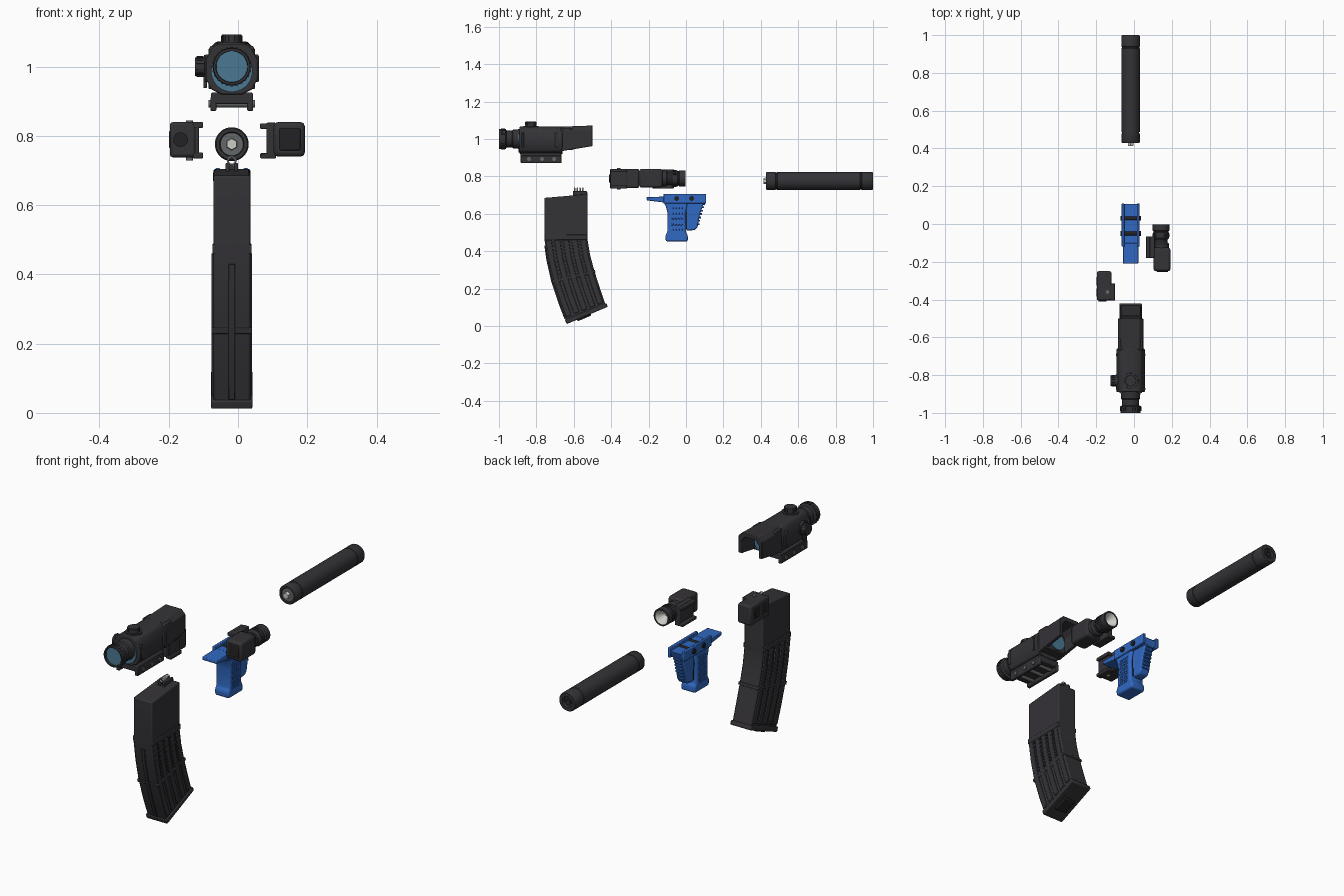
import bpy, bmesh, math
from mathutils import Matrix, Vector

if "Cube" in bpy.data.objects:
    bpy.data.objects.remove(bpy.data.objects["Cube"], do_unlink=True)

CX = -0.018          # shared centre line of the large parts
made = []


def material(name, rgb):
    m = bpy.data.materials.new(name)
    m.diffuse_color = (*rgb, 1)
    m.use_nodes = True
    m.node_tree.nodes["Principled BSDF"].inputs["Base Color"].default_value = (*rgb, 1)
    return m


CHAR = material("charcoal", (0.034, 0.032, 0.037))
DARK = material("near black", (0.016, 0.016, 0.018))
BLUE = material("blue polymer", (0.03, 0.14, 0.54))
GLASS = material("blue glass", (0.07, 0.19, 0.29))
GREY = material("grey metal", (0.13, 0.14, 0.14))
SILVER = material("light metal", (0.6, 0.6, 0.57))


def finish(name, bm, mat, bevel=0.0):
    bmesh.ops.recalc_face_normals(bm, faces=bm.faces)
    mesh = bpy.data.meshes.new(name)
    bm.to_mesh(mesh)
    bm.free()
    ob = bpy.data.objects.new(name, mesh)
    bpy.context.collection.objects.link(ob)
    mesh.materials.append(mat)
    if bevel:
        mod = ob.modifiers.new("Bevel", "BEVEL")
        mod.width, mod.segments, mod.limit_method = bevel, 2, "ANGLE"
    made.append(ob)
    return ob


def boxes(name, mat, spans, bevel=0.0):
    """One object from boxes given as x, y and z spans."""
    bm = bmesh.new()
    for span in spans:
        size = [b - a for a, b in span]
        mid = Vector([(a + b) / 2 for a, b in span])
        bmesh.ops.create_cube(bm, size=1, matrix=Matrix.Translation(mid) @ Matrix.Diagonal((*size, 1)))
    return finish(name, bm, mat, bevel)


def prism(name, mat, points, span, axis="x", bevel=0.0):
    """Extrude an outline: (y, z) along x, or (x, z) along y."""
    bm = bmesh.new()
    rings = []
    for s in span:
        rings.append([bm.verts.new((s, p, q) if axis == "x" else (p, s, q)) for p, q in points])
    a, b = rings
    bm.faces.new(a)
    bm.faces.new(b)
    for i in range(len(a)):
        j = (i + 1) % len(a)
        bm.faces.new((a[i], a[j], b[j], b[i]))
    return finish(name, bm, mat, bevel)


def lathe(name, mat, profile, centre, axis="y", sides=32):
    """Revolve (distance, radius) pairs; radius 0 closes the end."""
    bm = bmesh.new()
    rings = []
    for d, r in profile:
        ring = []
        for i in range(sides if r else 1):
            t = 2 * math.pi * (i + 0.5) / sides
            u, v = r * math.cos(t), r * math.sin(t)
            co = {"x": (d, u, v), "y": (u, d, v), "z": (u, v, d)}[axis]
            ring.append(bm.verts.new(Vector(co) + Vector(centre)))
        rings.append(ring)
    for a, b in zip(rings, rings[1:]):
        for i in range(sides):
            j = (i + 1) % sides
            quad = [a[i % len(a)], a[j % len(a)], b[j % len(b)], b[i % len(b)]]
            bm.faces.new(list(dict.fromkeys(quad)))
    return finish(name, bm, mat)


def knurl(name, mat, centre, radius, span, count=24, axis="y", size=0.006):
    """Ring of small ridges around a turned part."""
    bm = bmesh.new()
    mid, length = sum(span) / 2, span[1] - span[0]
    turn = {"y": Matrix.Rotation(math.pi / 2, 4, "X"), "z": Matrix(), "x": Matrix.Rotation(math.pi / 2, 4, "Y")}[axis]
    along = {"x": Vector((mid, 0, 0)), "y": Vector((0, mid, 0)), "z": Vector((0, 0, mid))}[axis]
    for i in range(count):
        m = Matrix.Translation(Vector(centre) + along) @ turn @ Matrix.Rotation(2 * math.pi * i / count, 4, "Z")
        bmesh.ops.create_cube(bm, size=1, matrix=m @ Matrix.Translation((radius, 0, 0)) @ Matrix.Diagonal((size, size, length, 1)))
    return finish(name, bm, mat)


# Scope: eyepiece and neck, octagonal body, hood
AX = (CX, 0, 1.0)
lathe("scope_eyepiece", CHAR, [(-0.985, 0), (-0.985, 0.045), (-1, 0.046), (-1, 0.053), (-0.965, 0.055),
      (-0.96, 0.045), (-0.93, 0.045), (-0.925, 0.051), (-0.905, 0.051), (-0.87, 0.058), (-0.87, 0)], AX)
knurl("eyepiece_ridges", CHAR, AX, 0.054, (-0.99, -0.967))
lathe("eyepiece_glass", GLASS, [(-0.99, 0), (-0.99, 0.045), (-0.986, 0.045), (-0.986, 0)], AX)
lathe("inner_glass", GLASS, [(-0.896, 0), (-0.896, 0.06), (-0.89, 0.06), (-0.89, 0)], (CX, 0, 0.987))
half = [(0.03, 0.92), (0.06, 0.935), (0.075, 0.965), (0.075, 1.02), (0.055, 1.055), (0.035, 1.066)]
octagon = [(CX + x, z) for x, z in half] + [(CX - x, z) for x, z in reversed(half)]
prism("scope_body", CHAR, octagon, (-0.89, -0.66), "y", 0.004)
boxes("body_bands", CHAR, [((CX - 0.078, CX + 0.078), (y, y + 0.014), (0.955, 1.035)) for y in (-0.88, -0.7)], 0.004)
half = [(0.048, 0.935), (0.067, 0.935), (0.067, 1.045), (0.045, 1.066)]
inner = [(0.03, 1.045), (0.05, 1.02)]
hood_line = ([(CX + x, z) for x, z in half] + [(CX - x, z) for x, z in reversed(half)]
             + [(CX - x, z) for x, z in reversed(inner)] + [(CX + x, z) for x, z in inner])
hood = prism("scope_hood", CHAR, hood_line, (-0.665, -0.5), "y", 0.003)
for v in hood.data.vertices:
    if v.co.y > -0.55:
        v.co.z += 0.027 if v.co.z < 0.95 else 0.006
boxes("hood_root", CHAR, [((CX - 0.064, CX + 0.064), (-0.67, -0.605), (0.94, 1.06))], 0.006)
lathe("objective_glass", GLASS, [(-0.606, 0), (-0.606, 0.046), (-0.6, 0.046), (-0.6, 0)], (CX, 0, 0.99))

# Scope knobs, lever and rail mount
lathe("top_knob", CHAR, [(1.05, 0.043), (1.07, 0.04), (1.07, 0.029), (1.093, 0.028), (1.093, 0)], (CX, -0.83, 0), "z")
knurl("top_knob_ridges", CHAR, (CX, -0.83, 0), 0.028, (1.073, 1.09), 16, "z")
lathe("side_knob", CHAR, [(-0.08, 0.036), (-0.098, 0.034), (-0.098, 0.028), (-0.124, 0.027), (-0.124, 0)], (0, -0.83, 1.0), "x")
knurl("side_knob_ridges", CHAR, (0, -0.83, 1.0), 0.027, (-0.12, -0.1), 16, "x")
boxes("side_lever", CHAR, [((-0.1, -0.09), (-0.85, -0.82), (0.938, 0.98))], 0.003)
boxes("scope_mount", CHAR, [((-0.078, 0.043), (-0.885, -0.665), (0.892, 0.925)),
      ((-0.08, -0.062), (-0.885, -0.665), (0.872, 0.912)), ((0.026, 0.044), (-0.885, -0.665), (0.872, 0.912))], 0.004)
for y in (-0.84, -0.77, -0.705):
    lathe("mount_bolt", GREY, [(-0.085, 0), (-0.085, 0.011), (0.049, 0.011), (0.049, 0)], (0, y, 0.893), "x", 12)

# Pointer module with its clamp
boxes("pointer_body", CHAR, [((-0.197, -0.12), (-0.405, -0.25), (0.738, 0.84))], 0.009)
boxes("pointer_clamp", CHAR, [((-0.13, -0.101), (-0.405, -0.315), z) for z in ((0.823, 0.84), (0.735, 0.752))]
      + [((-0.125, -0.113), (-0.405, -0.315), (0.735, 0.84))], 0.003)
lathe("pointer_window", DARK, [(-0.411, 0), (-0.411, 0.017), (-0.411, 0.021), (-0.4, 0.021)], (-0.166, 0, 0.789))
boxes("pointer_side_plates", DARK, [((-0.199, -0.18), (y, y + 0.045), (0.765, 0.815)) for y in (-0.385, -0.325)], 0.003)
lathe("pointer_screw", GREY, [(0.729, 0), (0.729, 0.01), (0.845, 0.01), (0.845, 0)], (-0.14, -0.36, 0), "z", 12)

# Torch module: housing, clamp, head and reflector
LX = (0.143, 0, 0.789)
boxes("torch_body", CHAR, [((0.103, 0.193), (-0.25, -0.125), (0.74, 0.84))], 0.012)
boxes("torch_switch", DARK, [((0.12, 0.18), (-0.254, -0.24), (0.758, 0.822))], 0.004)
boxes("torch_clamp", CHAR, [((0.064, 0.11), (-0.18, -0.065), z) for z in ((0.82, 0.836), (0.735, 0.75))]
      + [((0.082, 0.11), (-0.18, -0.065), (0.735, 0.838))], 0.003)
lathe("torch_head", CHAR, [(-0.14, 0), (-0.14, 0.042), (-0.105, 0.042), (-0.095, 0.034), (-0.085, 0.034), (-0.075, 0.042),
      (-0.045, 0.042), (-0.04, 0.038), (-0.034, 0.044), (-0.002, 0.044), (-0.002, 0.037), (-0.012, 0.036)], LX)
knurl("torch_ridges", CHAR, LX, 0.042, (-0.07, -0.05))
lathe("torch_reflector", SILVER, [(-0.004, 0.037), (-0.03, 0.02), (-0.045, 0.008), (-0.045, 0)], LX)

# Suppressor with stepped muzzle ends
SX = (CX, 0, 0.776)
lathe("suppressor_tube", CHAR, [(0.445, 0.03), (0.435, 0.033), (0.428, 0.036), (0.428, 0.045), (0.434, 0.049), (0.478, 0.049),
      (0.48, 0.046), (0.486, 0.046), (0.488, 0.049), (0.93, 0.049), (0.932, 0.047), (0.938, 0.047), (0.94, 0.049),
      (0.994, 0.049), (1, 0.045), (1, 0.028), (0.985, 0.026), (0.985, 0.016), (0.995, 0.016), (0.995, 0.009), (0.97, 0.008), (0.97, 0)], SX)
lathe("suppressor_inner_ring", GREY, [(0.432, 0), (0.432, 0.033), (0.445, 0.033)], SX)
lathe("suppressor_nut", SILVER, [(0.414, 0), (0.414, 0.016), (0.434, 0.018)], SX, sides=6)

# Curved magazine, described by its front and rear edges
FRONT = [(-0.757, 0.685), (-0.757, 0.465), (-0.74, 0.35), (-0.715, 0.24), (-0.677, 0.125), (-0.634, 0.012)]
REAR = [(-0.527, 0.705), (-0.527, 0.465), (-0.513, 0.38), (-0.49, 0.295), (-0.458, 0.195), (-0.425, 0.1)]


def mag(s, t):
    """Point at step s down the magazine and fraction t from front to rear."""
    i = min(int(s), len(FRONT) - 2)
    f = Vector(FRONT[i]).lerp(Vector(FRONT[i + 1]), s - i)
    r = Vector(REAR[i]).lerp(Vector(REAR[i + 1]), s - i)
    return f.lerp(r, t)


def strip(name, mat, steps, t0, t1, span, bevel=0.003):
    line = [mag(s, t0) for s in steps] + [mag(s, t1) for s in reversed(steps)]
    return prism(name, mat, line, span, "x", bevel)


strip("magazine_core", CHAR, [0, 1, 2, 3, 4, 5], 0, 1, (-0.071, 0.036), 0.006)
strip("magazine_band", CHAR, [2.95, 3.1], -0.015, 1.015, (-0.077, 0.041))
strip("magazine_foot", CHAR, [4.78, 5], -0.02, 1.03, (-0.078, 0.042), 0.005)
strip("magazine_collar", CHAR, [0.9, 1.05], 0.0, 1.0, (-0.074, 0.039))
for k in range(5):
    t = 0.03 + k * 0.2
    strip("magazine_rib", CHAR, [1.05, 2, 3, 4, 4.7], t, t + 0.13, (-0.077, 0.041))
for k in range(4):
    for n in range(9):
        s = 1.1 + n * 0.2
        strip("magazine_groove_cleat", DARK, [s, s + 0.09], 0.175 + k * 0.2, 0.215 + k * 0.2, (-0.074, 0.039), 0)
strip("magazine_spine", CHAR, [1.3, 2, 3, 4, 4.75], -0.025, 0.02, (-0.027, -0.009), 0.002)
strip("floor_plate_button", DARK, [4.95, 5.08], 0.25, 0.6, (-0.05, 0.014), 0.004)
boxes("feed_lips", CHAR, [((x, x + 0.012), (-0.605, -0.53), (0.69, 0.722)) for x in (-0.036, -0.012)]
      + [((-0.036, 0), (-0.545, -0.527), (0.69, 0.715))], 0.003)
for k in range(4):
    lathe("feed_spring_coil", SILVER, [(0.0, 0.011), (0.004, 0.014), (0.008, 0.011), (0.004, 0.008), (0.0, 0.011)],
          (CX, -0.6 + k * 0.015, 0.728), "y", 12)

# Blue foregrip: rail, thumb shelf, handle and hollow rear guard
GL, GR = -0.059, 0.023
prism("grip_rail", BLUE, [(-0.125, 0.66), (-0.105, 0.69), (0.108, 0.69), (0.095, 0.655)], (GL, GR), "x", 0.004)
boxes("rail_walls", BLUE, [((x, x + 0.014), (-0.12, 0.108), (0.655, 0.707)) for x in (GL - 0.006, GR - 0.008)], 0.003)
prism("thumb_shelf", BLUE, [(-0.21, 0.672), (-0.21, 0.69), (-0.1, 0.692), (-0.1, 0.655), (-0.13, 0.662)], (GL, GR), "x", 0.004)
prism("grip_handle", BLUE, [(-0.125, 0.67), (0.01, 0.67), (-0.002, 0.6), (0.0, 0.5), (0.01, 0.485), (0.01, 0.452), (-0.108, 0.452),
      (-0.11, 0.485), (-0.1, 0.5), (-0.098, 0.6), (-0.108, 0.64)], (GL, GR), "x", 0.017)
prism("rear_guard", BLUE, [(-0.01, 0.67), (0.1, 0.67), (0.075, 0.6), (0.062, 0.53), (0.048, 0.513), (0.005, 0.51), (-0.008, 0.54)],
      (GL + 0.014, GR - 0.014), "x", 0.007)
boxes("handle_texture", BLUE, [((GL - 0.003, GR + 0.003), (y, y + 0.009), (z, z + 0.009))
      for i in range(10) for y in [-0.083 + j * 0.016 + (i % 2) * 0.006 for j in range(4)] for z in [0.495 + i * 0.0145]], 0.001)
boxes("guard_serrations", BLUE, [((GL + 0.02, GR - 0.02), (0.05, 0.071 + i * 0.005), (0.54 + i * 0.018, 0.549 + i * 0.018))
      for i in range(7)], 0.001)
prism("guard_seam", DARK, [(-0.002, 0.655), (0.003, 0.655), (0.006, 0.52), (0.001, 0.52)], (GL + 0.012, GR - 0.012))
for y in (-0.05, 0.03):
    lathe("rail_screw", DARK, [(-0.072, 0), (-0.072, 0.013), (0.036, 0.013), (0.036, 0)], (0, y, 0.682), "x", 16)

# Smooth rounded surfaces while keeping hard edges
bpy.ops.object.select_all(action="DESELECT")
for ob in made:
    ob.select_set(True)
bpy.context.view_layer.objects.active = made[0]
bpy.ops.object.shade_smooth_by_angle(angle=math.radians(35))
